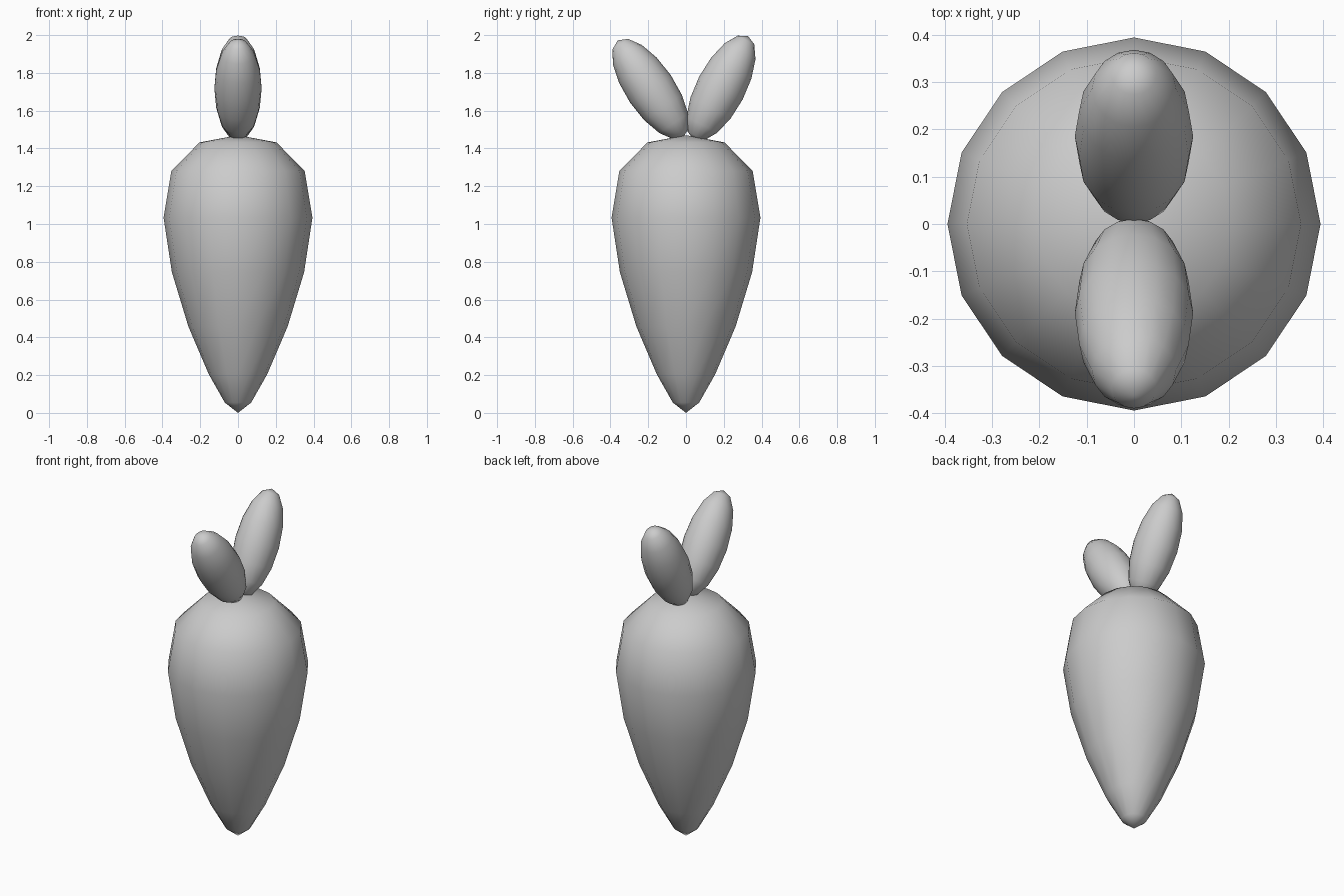
import bpy, bmesh
from math import radians, sin, cos, pi
from mathutils import Matrix

if "Cube" in bpy.data.objects:
    bpy.data.objects.remove(bpy.data.objects["Cube"])


def finish(bm, name):
    bmesh.ops.recalc_face_normals(bm, faces=bm.faces)
    for f in bm.faces:
        f.smooth = True
    mesh = bpy.data.meshes.new(name)
    bm.to_mesh(mesh)
    bm.free()
    ob = bpy.data.objects.new(name, mesh)
    bpy.context.collection.objects.link(ob)
    return ob


def lathe(name, profile, sides=16):
    # revolve (radius, z) rings around z, closing both ends with a pole
    bm = bmesh.new()
    bottom = bm.verts.new((0, 0, profile[0][1]))
    top = bm.verts.new((0, 0, profile[-1][1]))
    rings = [[bm.verts.new((r * cos(2 * pi * i / sides), r * sin(2 * pi * i / sides), z))
              for i in range(sides)] for r, z in profile[1:-1]]
    for i in range(sides):
        j = (i + 1) % sides
        bm.faces.new((bottom, rings[0][j], rings[0][i]))
        bm.faces.new((top, rings[-1][i], rings[-1][j]))
        for a, b in zip(rings, rings[1:]):
            bm.faces.new((a[i], a[j], b[j], b[i]))
    return finish(bm, name)


def leaf(name, center, half_length, tilt):
    # stretched sphere leaning along y
    bm = bmesh.new()
    m = (Matrix.Translation(center) @ Matrix.Rotation(radians(tilt), 4, 'X')
         @ Matrix.Diagonal((0.125, 0.13, half_length, 1)))
    bmesh.ops.create_uvsphere(bm, u_segments=16, v_segments=8, radius=1, matrix=m)
    return finish(bm, name)


# Root body
lathe("root", [(0, 0), (0.07, 0.055), (0.155, 0.205), (0.263, 0.458), (0.35, 0.745),
               (0.394, 1.033), (0.353, 1.28), (0.204, 1.432), (0, 1.47)])

# Two leaves on the crown
leaf("back_leaf", (0, 0.185, 1.72), 0.31, -27.5)
leaf("front_leaf", (0, -0.188, 1.715), 0.31, 34)
